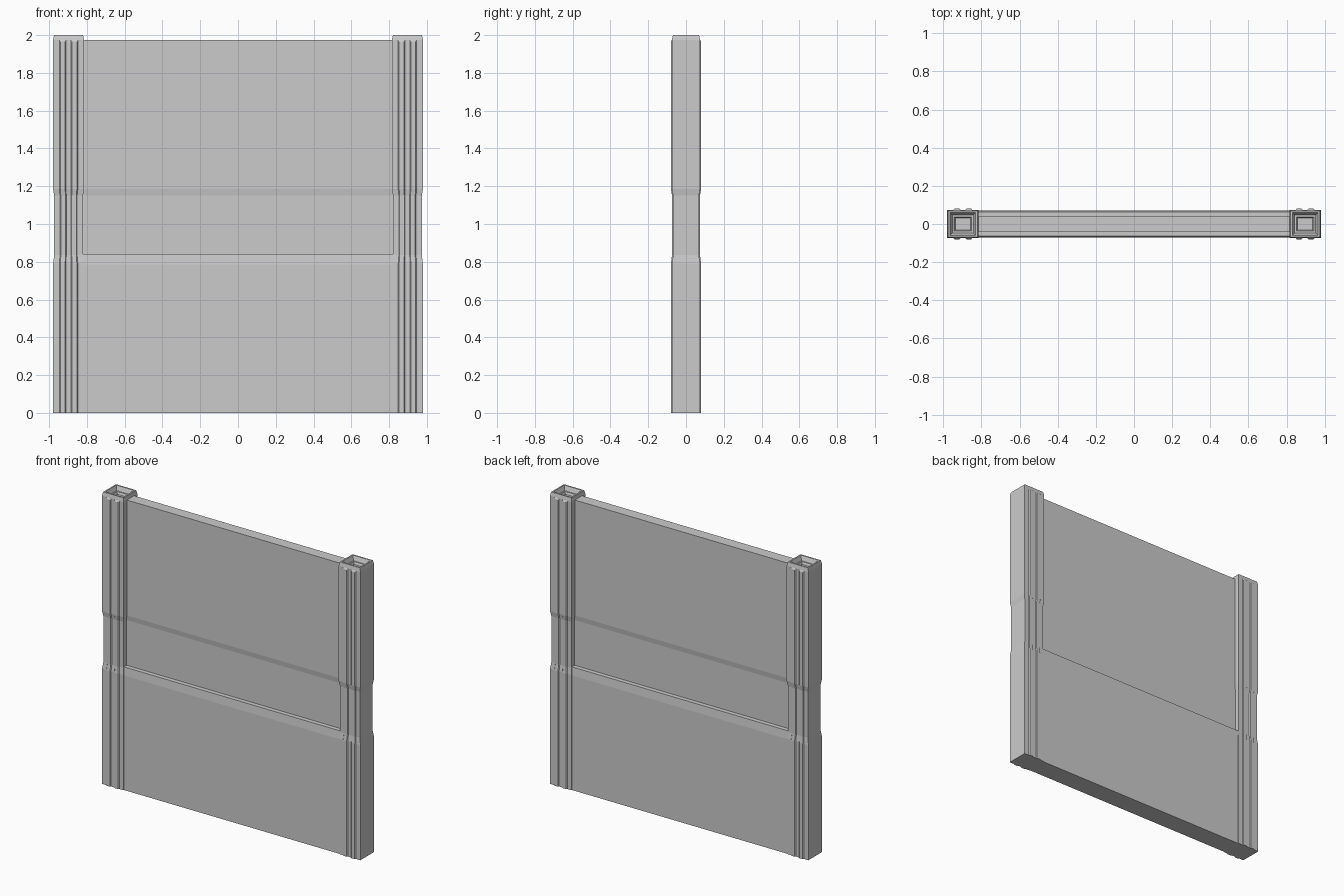
import bpy, bmesh

if "Cube" in bpy.data.objects:
    bpy.data.objects.remove(bpy.data.objects["Cube"])

POST_X = 0.897


def make_object(name, bm):
    bmesh.ops.recalc_face_normals(bm, faces=bm.faces[:])
    mesh = bpy.data.meshes.new(name)
    bm.to_mesh(mesh)
    bm.free()
    obj = bpy.data.objects.new(name, mesh)
    bpy.context.collection.objects.link(obj)
    return obj


def loft(name, rings):
    """Skin a stack of matching closed rings and cap both ends."""
    bm = bmesh.new()
    loops = [[bm.verts.new(p) for p in ring] for ring in rings]
    n = len(loops[0])
    for a, b in zip(loops, loops[1:]):
        for i in range(n):
            j = (i + 1) % n
            bm.faces.new((a[i], a[j], b[j], b[i]))
    bm.faces.new(loops[0][::-1])
    bm.faces.new(loops[-1])
    return make_object(name, bm)


def post_ring(z, hx, hy, rib):
    """Rectangle with two raised ribs on the front and back edges."""
    front = [(-hx, -hy)]
    for c in (-0.031, 0.031):
        k = hx / 0.082
        front += [(c * k - 0.018 * k, -hy), (c * k - 0.013 * k, -hy - rib),
                  (c * k + 0.013 * k, -hy - rib), (c * k + 0.018 * k, -hy)]
    front.append((hx, -hy))
    outline = front + [(-x, -y) for x, y in front]
    return [(POST_X + x, y, z) for x, y in outline]


# Post: slim waist, chamfered head and stepped recess in the top
levels = [
    (0.0, 0.082, 0.074, 0.006), (0.79, 0.082, 0.074, 0.006),
    (0.835, 0.076, 0.068, 0.006), (1.15, 0.076, 0.068, 0.006),
    (1.185, 0.082, 0.074, 0.006), (1.965, 0.082, 0.074, 0.006),
    (1.975, 0.082, 0.074, 0.0005), (2.0, 0.077, 0.069, 0.0),
    (2.0, 0.067, 0.059, 0.0), (1.97, 0.055, 0.047, 0.0),
    (1.97, 0.046, 0.038, 0.0), (1.955, 0.040, 0.032, 0.0),
]
post = loft("corner_posts", [post_ring(*lv) for lv in levels])
mirror = post.modifiers.new("other_side", "MIRROR")
mirror.use_axis[0] = True
mirror.use_mirror_merge = False

# Wall panel: thick base with a ledge, thin upper part
half = [(0.07, 0.0), (0.07, 0.785), (0.064, 0.84), (0.034, 0.84),
        (0.034, 1.15), (0.039, 1.185), (0.039, 1.975)]
profile = half + [(-y, z) for y, z in reversed(half)]
loft("wall_panel", [[(x, y, z) for y, z in profile] for x in (-0.83, 0.83)])
